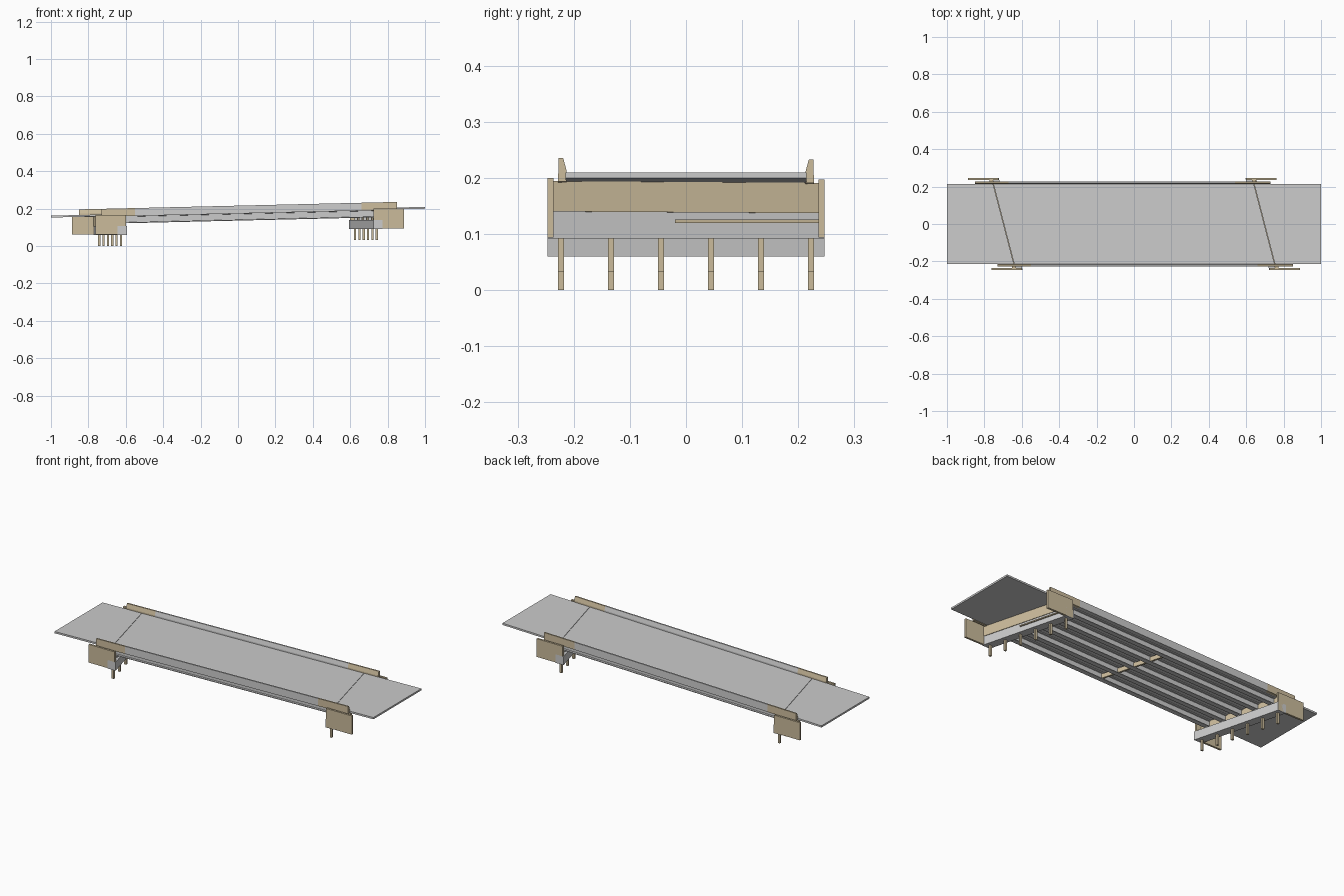
import bpy, bmesh

if "Cube" in bpy.data.objects:
    bpy.data.objects.remove(bpy.data.objects["Cube"])

SKEW, SLOPE, Z0 = 0.26, 0.0235, 0.186   # plan skew, road grade, deck top at x = 0

tan = bpy.data.materials.new("tan_concrete")
tan.diffuse_color = (0.60, 0.50, 0.33, 1)
tan.use_nodes = True
tan.node_tree.nodes["Principled BSDF"].inputs["Base Color"].default_value = tan.diffuse_color


def deck_z(x):
    return Z0 + SLOPE * x


def prism(name, prof, xa, xb, ska=0.0, skb=0.0, graded=False, mat=None):
    """Extrude a (y, z) profile along x; ends may be skewed, z may follow the road."""
    bm = bmesh.new()
    ends = []
    for x0, sk in ((xa, ska), (xb, skb)):
        ring = []
        for y, z in prof:
            x = x0 - sk * y
            ring.append(bm.verts.new((x, y, z + (deck_z(x) if graded else 0))))
        ends.append(ring)
    n = len(prof)
    bm.faces.new(ends[0])
    bm.faces.new(ends[1][::-1])
    for i in range(n):
        j = (i + 1) % n
        bm.faces.new((ends[0][j], ends[0][i], ends[1][i], ends[1][j]))
    bmesh.ops.recalc_face_normals(bm, faces=bm.faces)
    me = bpy.data.meshes.new(name)
    bm.to_mesh(me)
    bm.free()
    ob = bpy.data.objects.new(name, me)
    bpy.context.collection.objects.link(ob)
    if mat:
        me.materials.append(mat)
    return ob


def rect(ya, yb, za, zb):
    return [(ya, za), (yb, za), (yb, zb), (ya, zb)]


# Deck and approach slabs, split at the skewed joints
slab = rect(-0.215, 0.215, -0.010, 0)
J = 0.697
prism("deck_slab", slab, -J + 0.001, J - 0.001, SKEW, SKEW, True)
prism("approach_slab_left", slab, -1, -J - 0.001, 0, SKEW, True)
prism("approach_slab_right", slab, J + 0.001, 1, SKEW, 0, True)

# Steel I girders under the deck
gy = [-0.19 + 0.095 * i for i in range(5)]
half = [(0.013, -0.050), (0.013, -0.046), (0.003, -0.045),
        (0.003, -0.015), (0.011, -0.014), (0.011, -0.010)]
for i, y in enumerate(gy):
    prof = [(y + a, z) for a, z in half] + [(y - a, z) for a, z in half[::-1]]
    prism(f"girder_{i + 1}", prof, -J + 0.003, J - 0.003, SKEW, SKEW, True)

# Cross frames at midspan, between neighbouring girders
for i in range(4):
    prism(f"cross_frame_{i + 1}", rect(gy[i] + 0.003, gy[i + 1] - 0.003, -0.042, -0.018),
          -0.005, 0.005, SKEW, SKEW, True, tan)

# Barriers: vertical outside, sloped inside, coloured end sections
for s, label in ((-1, "front"), (1, "back")):
    prof = [(s * 0.228, -0.012), (s * 0.213, -0.012), (s * 0.213, 0.008),
            (s * 0.219, 0.030), (s * 0.227, 0.030)]
    mid = -s * 0.06
    cuts = [mid - 0.79, mid - 0.61, mid + 0.60, mid + 0.79]
    for k, part in enumerate(("left_end", "middle", "right_end")):
        prism(f"{label}_barrier_{part}", prof, cuts[k], cuts[k + 1], 0, 0, True,
              None if k == 1 else tan)

# Abutments: pile cap, bearing pads, back wall, wing walls and piles
for e, side in ((-1, "left"), (1, "right")):
    xc = e * 0.684
    top = deck_z(xc)
    base = top - 0.110
    cap_top = top - 0.062
    prism(f"{side}_pile_cap", rect(-0.247, 0.247, base, cap_top),
          xc - 0.025, xc + 0.025, SKEW, SKEW)
    xb = sorted((e * 0.692, e * 0.712))
    prism(f"{side}_back_wall", rect(-0.238, 0.238, cap_top - top - 0.002, -0.010),
          xb[0], xb[1], SKEW, SKEW, True, tan)
    for i, y in enumerate(gy):
        x = xc - e * 0.004 - SKEW * y
        prism(f"{side}_bearing_{i + 1}", rect(y - 0.01, y + 0.01, cap_top, deck_z(x) - 0.049),
              x - 0.008, x + 0.008)
    for s, label in ((-1, "front"), (1, "back")):
        inner = e * 0.662 - s * SKEW * 0.238
        xs = sorted((inner, inner + e * 0.163))
        ztop = deck_z(sum(xs) / 2) - 0.005
        prism(f"{side}_{label}_wing_wall", rect(s * 0.236, s * 0.247, base + 0.002, ztop),
              xs[0], xs[1], 0, 0, False, tan)
    for i in range(6):
        y = -0.2225 + 0.089 * i
        x = xc - SKEW * y
        prism(f"{side}_pile_{i + 1}", rect(y - 0.0055, y + 0.0055, base - 0.06, base + 0.01),
              x - 0.006, x + 0.006, 0, 0, False, tan)

# Thin drain along the outer face of the right abutment
prism("right_drain", rect(-0.02, 0.236, 0.120, 0.126), 0.709, 0.716, SKEW, SKEW, False, tan)

# Stand the model exactly on z = 0
low = min(v.co.z for o in bpy.data.objects for v in o.data.vertices)
for o in bpy.data.objects:
    for v in o.data.vertices:
        v.co.z -= low
